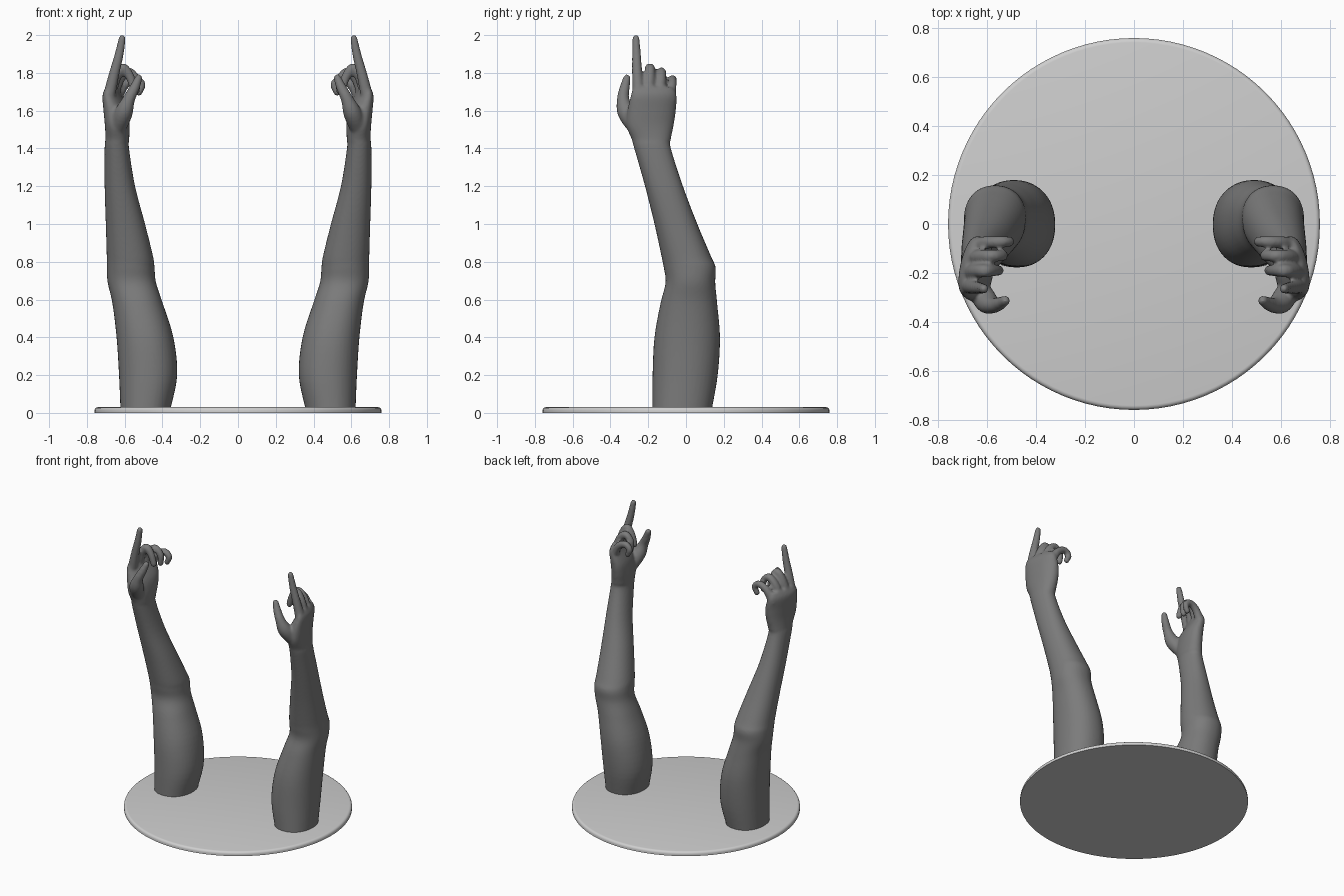
import bpy, bmesh, math
from mathutils import Vector, Matrix

if "Cube" in bpy.data.objects:
    bpy.data.objects.remove(bpy.data.objects["Cube"])


def material(name, v):
    m = bpy.data.materials.new(name)
    m.diffuse_color = (v, v, v, 1)
    m.use_nodes = True
    m.node_tree.nodes["Principled BSDF"].inputs["Base Color"].default_value = m.diffuse_color
    return m


arm_grey = material("dark grey", 0.2)
base_grey = material("light grey", 0.62)


def spline(rows, steps):
    """Catmull-Rom interpolation of rows of numbers."""
    rows = [Vector(r) for r in rows]
    p = [rows[0] * 2 - rows[1]] + rows + [rows[-1] * 2 - rows[-2]]
    out = []
    for i in range(1, len(p) - 2):
        a, b, c, d = p[i - 1:i + 3]
        for s in range(steps):
            t = s / steps
            out.append(0.5 * (2 * b + (c - a) * t + (2 * a - 5 * b + 4 * c - d) * t * t
                              + (3 * b - a - 3 * c + d) * t ** 3))
    return out + [rows[-1]]


def skin(bm, rings):
    """Closed tube through rings of points."""
    rings = [[bm.verts.new(p) for p in ring] for ring in rings]
    n = len(rings[0])
    for a, b in zip(rings, rings[1:]):
        for i in range(n):
            j = (i + 1) % n
            bm.faces.new((a[i], a[j], b[j], b[i]))
    bm.faces.new(rings[0][::-1])
    bm.faces.new(rings[-1])


def loft(bm, rows, sides=40):
    """Stacked level rings: z, x min, x max, y min, y max, shear."""
    rings = []
    for z, x0, x1, y0, y1, k in spline(rows, 5):
        ring = []
        for i in range(sides):
            a = math.tau * i / sides
            c, s = math.cos(a), math.sin(a)
            dx = math.copysign(abs(c) ** 0.92, c) * (x1 - x0) / 2
            dy = math.copysign(abs(s) ** 0.92, s) * (y1 - y0) / 2
            ring.append(((x0 + x1) / 2 + dx - k * dy, (y0 + y1) / 2 + dy, z))
        rings.append(ring)
    skin(bm, rings)


def digit(bm, rows, sides=16):
    """Round-tipped finger: x, y, z, radius."""
    path = [(r.xyz, r.w) for r in spline(rows, 5)]
    stations = []
    for i, (p, r) in enumerate(path):
        t = (path[min(i + 1, len(path) - 1)][0] - path[max(i - 1, 0)][0]).normalized()
        stations.append((p, t, r))
    p, t, r = stations[-1]
    for a in (0.4, 0.8, 1.15, 1.4):
        stations.append((p + t * r * math.sin(a), t, r * math.cos(a)))
    rings = []
    for p, t, r in stations:
        u = Vector((0, 1, 0)).cross(t).normalized()
        v = t.cross(u)
        rings.append([p + (u * math.cos(math.tau * i / sides)
                           + v * math.sin(math.tau * i / sides)) * r for i in range(sides)])
    skin(bm, rings)


def add_object(name, bm, mat):
    me = bpy.data.meshes.new(name)
    bm.to_mesh(me)
    bm.free()
    me.materials.append(mat)
    ob = bpy.data.objects.new(name, me)
    bpy.context.collection.objects.link(ob)
    return ob


# Round base plate with softened rim
bm = bmesh.new()
bmesh.ops.create_cone(bm, cap_ends=True, segments=96, radius1=0.76, radius2=0.76,
                      depth=0.03, matrix=Matrix.Translation((0, 0, 0.015)))
top_rim = [e for e in bm.edges if all(v.co.z > 0.02 for v in e.verts)]
bmesh.ops.bevel(bm, geom=top_rim, offset=0.018, segments=4, profile=0.5, affect='EDGES')
base = add_object("base_plate", bm, base_grey)
bpy.context.view_layer.objects.active = base
base.select_set(True)
bpy.ops.object.shade_smooth_by_angle()

# Upper arm, elbow, forearm, wrist and palm
bm = bmesh.new()
loft(bm, [
    (0.008, 0.36, 0.622, -0.177, 0.135, 0),
    (0.20, 0.322, 0.63, -0.177, 0.168, 0),
    (0.40, 0.342, 0.643, -0.167, 0.18, 0),
    (0.58, 0.398, 0.665, -0.135, 0.165, 0),
    (0.69, 0.434, 0.69, -0.108, 0.155, 0),
    (0.77, 0.442, 0.695, -0.118, 0.157, 0),
    (0.83, 0.45, 0.695, -0.13, 0.132, 0),
    (1.00, 0.492, 0.70, -0.167, 0.06, 0),
    (1.20, 0.545, 0.706, -0.217, -0.016, 0),
    (1.40, 0.577, 0.706, -0.274, -0.08, 0),
    (1.45, 0.576, 0.702, -0.288, -0.08, 0.03),
    (1.52, 0.575, 0.703, -0.315, -0.066, 0.1),
    (1.60, 0.585, 0.708, -0.31, -0.054, 0.16),
    (1.68, 0.622, 0.71, -0.292, -0.05, 0.2),
    (1.725, 0.64, 0.692, -0.28, -0.07, 0.2)])
# Pointing index finger
digit(bm, [(0.686, -0.25, 1.66, 0.034), (0.657, -0.258, 1.79, 0.028),
           (0.631, -0.262, 1.89, 0.024), (0.613, -0.265, 1.982, 0.019)])
# Curled middle, ring and little fingers
digit(bm, [(0.678, -0.2, 1.67, 0.033), (0.65, -0.193, 1.77, 0.029), (0.612, -0.191, 1.825, 0.027),
           (0.575, -0.19, 1.785, 0.024), (0.552, -0.19, 1.72, 0.021)])
digit(bm, [(0.667, -0.143, 1.66, 0.032), (0.632, -0.133, 1.76, 0.028), (0.582, -0.13, 1.805, 0.025),
           (0.54, -0.129, 1.765, 0.023), (0.54, -0.129, 1.705, 0.02)])
digit(bm, [(0.65, -0.085, 1.65, 0.031), (0.603, -0.076, 1.735, 0.026), (0.545, -0.072, 1.766, 0.023),
           (0.51, -0.072, 1.738, 0.021), (0.525, -0.074, 1.697, 0.019)])
# Thumb
digit(bm, [(0.64, -0.255, 1.5, 0.045), (0.605, -0.315, 1.59, 0.048), (0.578, -0.333, 1.66, 0.033),
           (0.548, -0.325, 1.72, 0.027), (0.526, -0.313, 1.772, 0.02)])
arms = add_object("arms", bm, arm_grey)

# Fuse the parts into one skin, soften it and mirror to the other side
fuse = arms.modifiers.new("fuse", 'REMESH')
fuse.mode = 'VOXEL'
fuse.voxel_size = 0.009
fuse.use_smooth_shade = True
soft = arms.modifiers.new("soften", 'SMOOTH')
soft.factor = 0.5
soft.iterations = 3
mirror = arms.modifiers.new("mirror", 'MIRROR')
mirror.use_axis[0] = True
